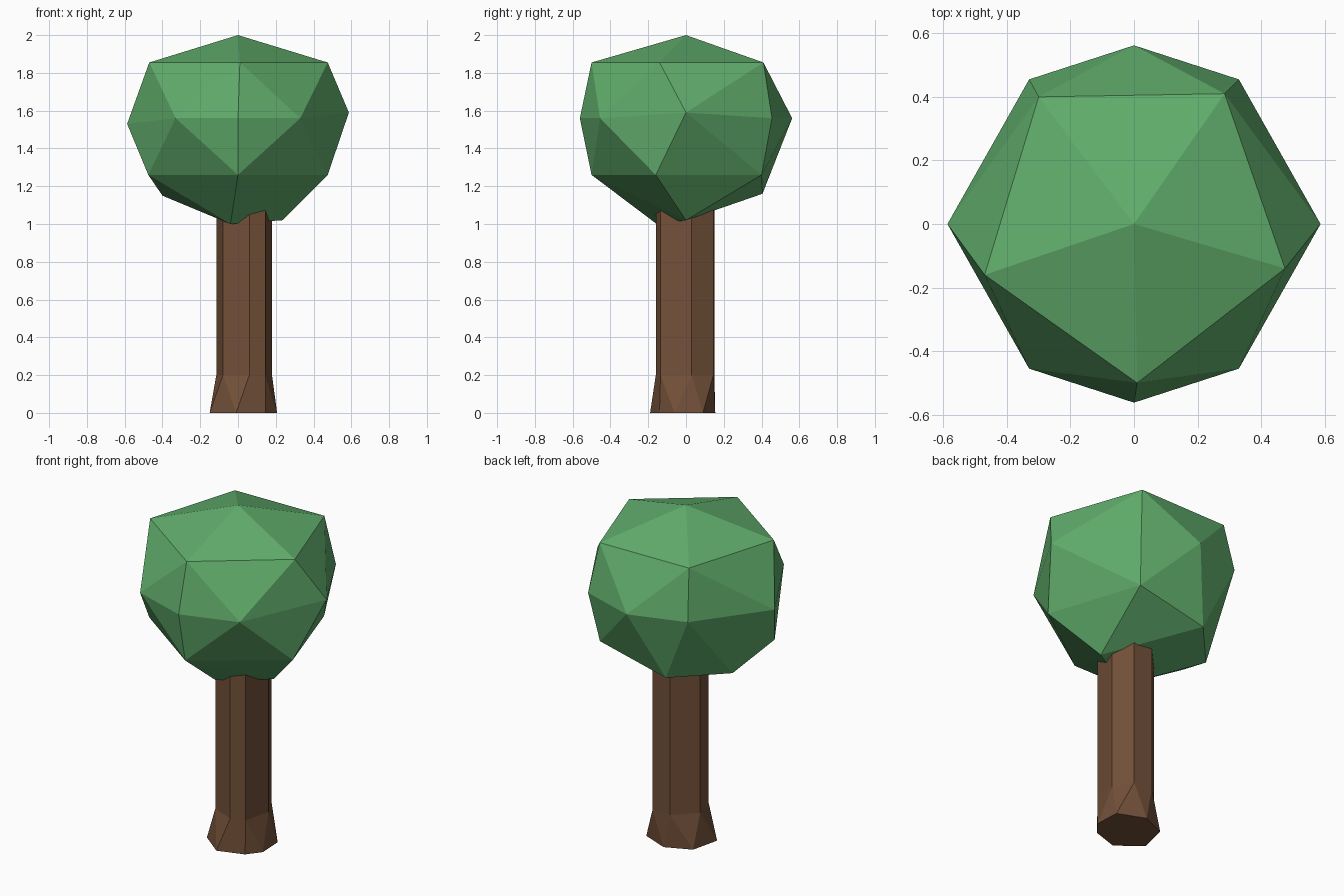
import bpy, bmesh

if "Cube" in bpy.data.objects:
    bpy.data.objects.remove(bpy.data.objects["Cube"])


def finish(bm, name, color):
    bmesh.ops.recalc_face_normals(bm, faces=bm.faces)
    mesh = bpy.data.meshes.new(name)
    bm.to_mesh(mesh)
    bm.free()
    obj = bpy.data.objects.new(name, mesh)
    bpy.context.collection.objects.link(obj)
    mat = bpy.data.materials.new(name + "_color")
    mat.diffuse_color = color
    mat.use_nodes = True
    mat.node_tree.nodes["Principled BSDF"].inputs["Base Color"].default_value = mat.diffuse_color
    mesh.materials.append(mat)
    return obj


# Crown: faceted ball, wrapped around a few rings of points
points = [(0, 0, 2.0)]
upper = [(-.30, .40), (.285, .41), (.475, -.14), (.01, -.50), (-.47, -.16)]
points += [(x, y, 1.855) for x, y in upper]
middle = [(.33, .455), (-.33, .455), (.33, -.455), (-.33, -.455), (0, .562), (0, -.562)]
points += [(x, y, 1.56) for x, y in middle]
points += [(.587, 0, 1.59), (-.587, 0, 1.53)]
lower = [(0, -.50), (.475, -.16), (-.475, -.16), (.29, .40)]
points += [(x, y, 1.26) for x, y in lower]
points += [(-.40, .13, 1.15), (-.15, .405, 1.16), (.235, 0, 1.02), (-.04, -.155, 1.0)]
bm = bmesh.new()
for p in points:
    bm.verts.new(p)
bmesh.ops.convex_hull(bm, input=bm.verts)
finish(bm, "crown", (0.12, 0.42, 0.15, 1))

# Trunk: seven-sided post with a twisted, flared foot
foot = [(.207, -.06), (.20, .09), (.04, .155), (-.11, .09), (-.15, -.08), (-.01, -.19), (.145, -.14)]
post = [(.18, .03), (.12, .145), (0, .15), (-.115, .03), (-.08, -.10), (.06, -.16), (.145, -.135)]
bm = bmesh.new()
base = [bm.verts.new((x, y, 0)) for x, y in foot]
ankle = [bm.verts.new((x, y, .2)) for x, y in post]
top = [bm.verts.new((x, y, 1.12)) for x, y in post]
n = len(post)
for i in range(n):
    j = (i + 1) % n
    bm.faces.new((base[i], base[j], ankle[i]))
    bm.faces.new((base[j], ankle[j], ankle[i]))
    bm.faces.new((ankle[i], ankle[j], top[j], top[i]))
bm.faces.new(base[::-1])
bm.faces.new(top)
finish(bm, "trunk", (0.17, 0.08, 0.04, 1))
